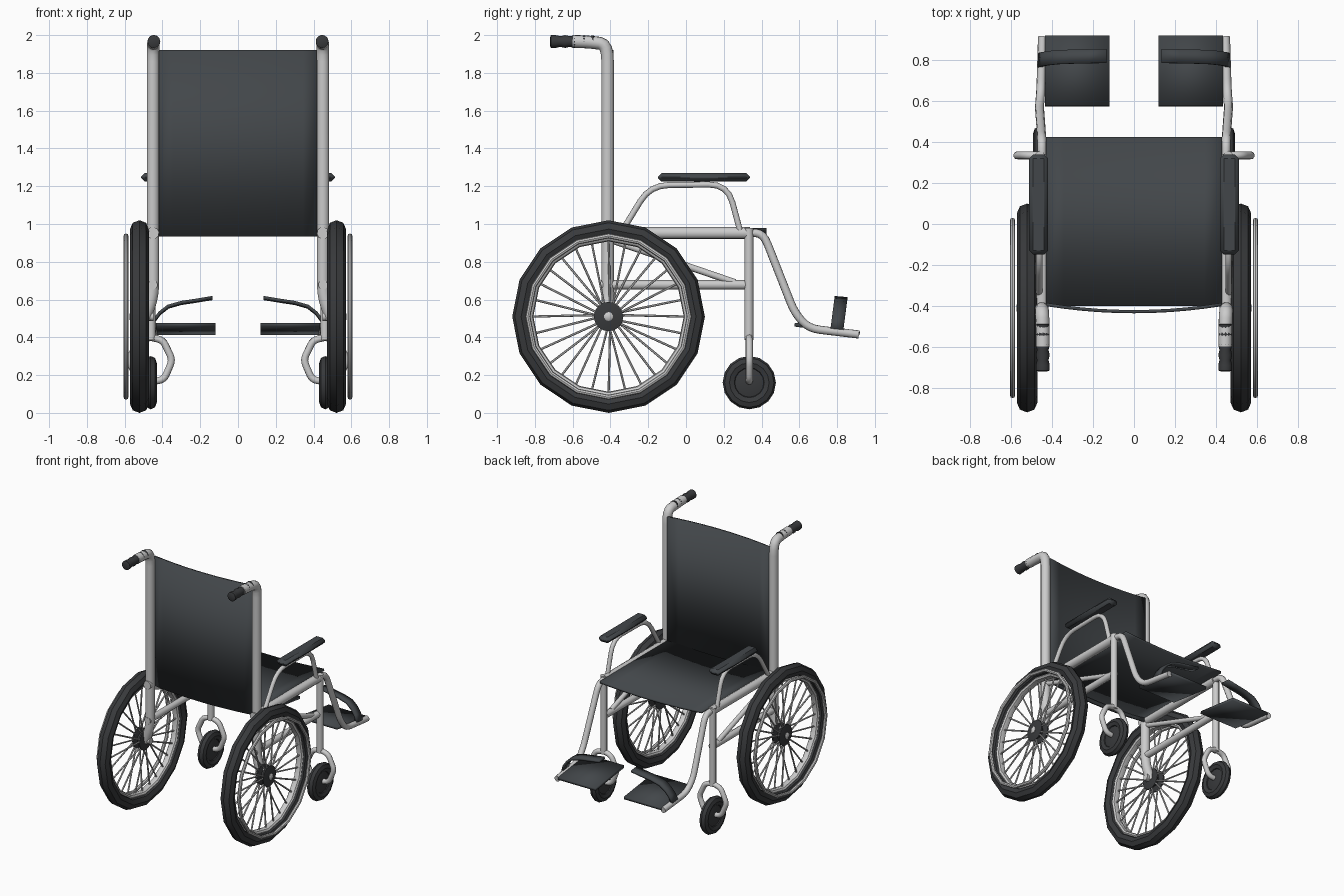
import bpy, bmesh, math
from mathutils import Vector, Matrix

if "Cube" in bpy.data.objects:
    bpy.data.objects.remove(bpy.data.objects["Cube"])


def paint(name, c):
    m = bpy.data.materials.new(name)
    m.diffuse_color = (*c, 1)
    m.use_nodes = True
    m.node_tree.nodes["Principled BSDF"].inputs["Base Color"].default_value = m.diffuse_color
    return m


FABRIC = paint("dark_fabric", (0.055, 0.062, 0.068))
RUBBER = paint("dark_rubber", (0.04, 0.042, 0.045))


def finish(name, bm, mat=None, smooth=True):
    bmesh.ops.recalc_face_normals(bm, faces=bm.faces)
    me = bpy.data.meshes.new(name)
    bm.to_mesh(me)
    bm.free()
    ob = bpy.data.objects.new(name, me)
    bpy.context.collection.objects.link(ob)
    if mat:
        me.materials.append(mat)
    if smooth:
        bpy.ops.object.select_all(action='DESELECT')
        ob.select_set(True)
        bpy.context.view_layer.objects.active = ob
        bpy.ops.object.shade_smooth_by_angle(angle=math.radians(40))
    return ob


def rounded(pts, r):
    # replace every inner corner with a short curved bend
    pts = [Vector(p) for p in pts]
    out = [pts[0]]
    for a, b, c in zip(pts, pts[1:], pts[2:]):
        p = b + (a - b).normalized() * min(r, (a - b).length * .45)
        q = b + (c - b).normalized() * min(r, (c - b).length * .45)
        for i in range(5):
            t = i / 4
            out.append(p * (1 - t) ** 2 + b * 2 * t * (1 - t) + q * t * t)
    return out + [pts[-1]]


def tube(name, pts, r, bend=.06, mat=None, sides=10):
    pts = rounded(pts, bend)
    bm = bmesh.new()
    rings, side = [], None
    for i, p in enumerate(pts):
        d = (pts[min(i + 1, len(pts) - 1)] - pts[max(i - 1, 0)]).normalized()
        side = side - d * side.dot(d) if side else d.orthogonal()
        side.normalize()
        up = d.cross(side)
        rings.append([bm.verts.new(p + r * (side * math.cos(a) + up * math.sin(a)))
                      for a in (2 * math.pi * k / sides for k in range(sides))])
    for A, B in zip(rings, rings[1:]):
        for k in range(sides):
            bm.faces.new((A[k], A[k - 1], B[k - 1], B[k]))
    bm.faces.new(rings[0])
    bm.faces.new(rings[-1])
    return finish(name, bm, mat)


def lathe(name, profile, centre, sides, mat=None, axis='X', closed=False):
    # profile points are (radius, offset along the axis)
    bm = bmesh.new()
    rings = []
    for k in range(sides):
        a = 2 * math.pi * k / sides
        ring = []
        for r, h in profile:
            v = (h, r * math.sin(a), r * math.cos(a))
            if axis == 'Y':
                v = (v[1], v[0], v[2])
            ring.append(bm.verts.new(Vector(centre) + Vector(v)))
        rings.append(ring)
    n = len(profile)
    for k in range(sides):
        A, B = rings[k - 1], rings[k]
        for j in range(n if closed else n - 1):
            m = (j + 1) % n
            bm.faces.new((A[j], A[m], B[m], B[j]))
    if not closed:
        bm.faces.new([R[0] for R in rings])
        bm.faces.new([R[-1] for R in rings])
    return finish(name, bm, mat)


def torus(name, centre, R, r, w, sides, mat=None, n=8):
    prof = [(R + r * math.cos(2 * math.pi * i / n), w * math.sin(2 * math.pi * i / n)) for i in range(n)]
    return lathe(name, prof, centre, sides, mat, closed=True)


def sheet(name, pts, sweep, thick, mat):
    # open profile swept along a vector, then thickened
    bm = bmesh.new()
    A = [bm.verts.new(p) for p in pts]
    B = [bm.verts.new(Vector(p) + Vector(sweep)) for p in pts]
    for i in range(len(pts) - 1):
        bm.faces.new((A[i], A[i + 1], B[i + 1], B[i]))
    ob = finish(name, bm, mat)
    mod = ob.modifiers.new("thickness", 'SOLIDIFY')
    mod.thickness, mod.offset = thick, 0
    return ob


# Sagging seat and backrest fabric
span = [-1 + i / 5 for i in range(11)]
sheet("seat", [(.43 * t, -.40, .952 + .018 * t * t) for t in span], (0, .825, 0), .016, FABRIC)
sheet("backrest", [(.43 * t, -.428 + .035 * t * t, .935) for t in span], (0, 0, .985), .016, FABRIC)

for s, tag in ((1, "right"), (-1, "left")):
    X = .45 * s
    WY, WZ, WX = -.41, .51, .522 * s

    # Frame tubes
    tube("back_post_" + tag, [(.495 * s, WY, .50), (X, -.415, .62), (X, -.415, 1.95),
                              (X * .99, -.50, 1.963), (X * .99, -.60, 1.967)], .034, .09, sides=12)
    tube("seat_rail_" + tag, [(X, -.455, .952), (X, .34, .952)], .032)
    tube("lower_rail_" + tag, [(X, -.45, .678), (X, .335, .678)], .025)
    tube("diagonal_brace_" + tag, [(X, -.41, .92), (X, .26, .69)], .018)
    tube("front_post_" + tag, [(.46 * s, .333, .98), (.46 * s, .333, .385)], .024)
    tube("footrest_hanger_" + tag, [(X, .32, .955), (X, .41, .95), (.462 * s, .575, .53),
                                    (.455 * s, .65, .447), (.447 * s, .915, .415)], .022)

    # Push handle grip with finger ridges
    grip = [(.022, -.72), (.034, -.715)]
    for i in range(4):
        y = -.69 + i * .05
        grip += [(.034, y), (.028, y + .025)]
    grip += [(.034, -.49), (.022, -.485)]
    lathe("handle_grip_" + tag, grip, (X * .99, 0, 1.966), 12, RUBBER, 'Y')

    # Armrest tube and chamfered pad
    ax = .462 * s
    tube("armrest_tube_" + tag, [(ax, -.34, .96), (ax, -.19, 1.205), (ax, .22, 1.21), (ax, .29, .95)],
         .016, .10)
    bm = bmesh.new()
    bmesh.ops.create_cube(bm, size=1, matrix=Matrix.Translation((.466 * s, .095, 1.247))
                          @ Matrix.Diagonal((.094, .488, .046, 1)))
    bmesh.ops.bevel(bm, geom=bm.edges[:], offset=.02, segments=1, affect='EDGES')
    finish("armrest_pad_" + tag, bm, FABRIC)

    # Tilted footplate and heel strap
    sheet("footplate_" + tag, [(.12 * s, .575, .467), (.435 * s, .575, .467)], (0, .345, -.045), .02, FABRIC)
    arc = [(.462, .445), (.445, .49), (.415, .53), (.37, .565), (.30, .585), (.22, .597), (.135, .611)]
    sheet("foot_strap_" + tag, [(x * s, .765 + (z - .445) * .13, z) for x, z in arc],
          (0, .068, -.006), .016, FABRIC)

    # Rear wheel
    c = (WX, WY, WZ)
    torus("tire_" + tag, c, .463, .047, .05, 16, RUBBER)
    torus("wheel_rim_" + tag, c, .415, .017, .028, 16)
    torus("hand_rim_" + tag, (.593 * s, WY, WZ), .427, .013, .013, 16)
    lathe("wheel_hub_" + tag, [(.03, -.042), (.078, -.032), (.078, -.022), (.04, -.012), (.04, .012),
                               (.078, .022), (.078, .032), (.03, .042)], c, 16, RUBBER)
    lathe("axle_" + tag, [(.024, -.075), (.024, .046), (.016, .052)] if s > 0 else
          [(.016, -.052), (.024, -.046), (.024, .075)], c, 10)

    # Spokes alternate between the two hub flanges
    bm = bmesh.new()
    N = 28
    for k in range(N):
        a = 2 * math.pi * k / N
        b = a + (.12 if k % 4 < 2 else -.12)
        side = .027 if k % 2 else -.027
        p = Vector((WX + side, WY + .065 * math.sin(b), WZ + .065 * math.cos(b)))
        q = Vector((WX, WY + .41 * math.sin(a), WZ + .41 * math.cos(a)))
        d = q - p
        m = Matrix.Translation((p + q) / 2) @ d.to_track_quat('Z', 'Y').to_matrix().to_4x4()
        bmesh.ops.create_cone(bm, segments=6, radius1=.006, radius2=.006, depth=d.length, matrix=m)
    finish("spokes_" + tag, bm)

    # Caster wheel with two-sided fork
    cx, cy, cz = .462 * s, .335, .16
    torus("caster_tire_" + tag, (cx, cy, cz), .105, .036, .032, 16, RUBBER)
    lathe("caster_hub_" + tag, [(.045, -.024), (.078, -.016), (.078, .016), (.045, .024)],
          (cx, cy, cz), 16, RUBBER)
    for e in (1, -1):
        tube(f"caster_fork_{tag}_{'outer' if e * s > 0 else 'inner'}",
             [(cx, cy, .40), (cx + .065 * e, cy, .385), (cx + .115 * e, cy, .28),
              (cx + .07 * e, cy, .175), (cx, cy, .165)], .019, .03)
